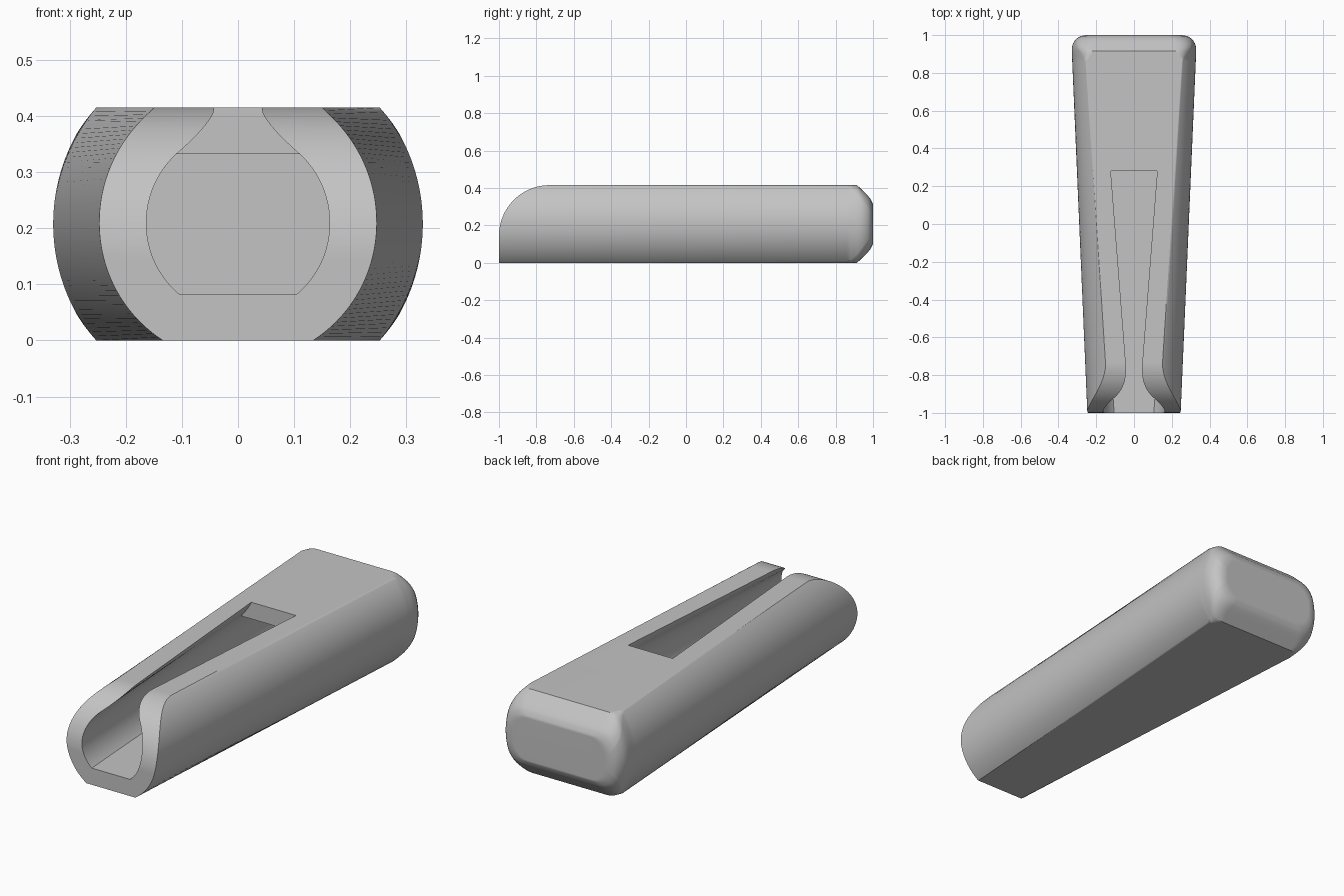
import bpy, bmesh, math

cube = bpy.data.objects.get("Cube")
if cube:
    bpy.data.objects.remove(cube, do_unlink=True)

MID = 0.2075      # half height of the body
WALL = 0.083      # shell thickness
SLOT_END = 0.28


def spread(a, b, n):
    return [a + (b - a) * i / n for i in range(n + 1)]


def cone_radius(y):
    return 0.247 + 0.043 * (y + 1)


def interp(y, pts):
    """Piecewise linear lookup."""
    for (a, va), (b, vb) in zip(pts, pts[1:]):
        if y <= b:
            return va + (vb - va) * max(0, (y - a) / (b - a))
    return pts[-1][1]


def section(r, h, c=0.0, n=24, soft=6):
    """Circle with flattened top and bottom; c rounds the corners."""
    lim = math.asin(h / r)
    stop = lim - c / r
    cx = r * math.cos(lim)
    start = (r * math.cos(stop), r * math.sin(stop))
    quarter = [(r * math.cos(a), r * math.sin(a)) for a in spread(0, stop, n)]
    for t in spread(0, 1, soft)[1:]:
        u = 1 - t
        quarter.append((u * u * start[0] + 2 * u * t * cx + t * t * (cx - c),
                        u * u * start[1] + 2 * u * t * h + t * t * h))
    right = [(x, -z) for x, z in reversed(quarter[1:])] + quarter
    return right + [(-x, z) for x, z in reversed(right)]


def loft(name, rows):
    """Skin a list of (y, [(x, z), ...]) sections and cap both ends."""
    bm = bmesh.new()
    rings = [[bm.verts.new((x, y, z)) for x, z in pts] for y, pts in rows]
    n = len(rings[0])
    for a, b in zip(rings, rings[1:]):
        for i in range(n):
            j = (i + 1) % n
            bm.faces.new((a[i], a[j], b[j], b[i]))
    bm.faces.new(rings[0])
    bm.faces.new(rings[-1])
    bmesh.ops.remove_doubles(bm, verts=bm.verts, dist=0.0001)
    bmesh.ops.recalc_face_normals(bm, faces=bm.faces)
    mesh = bpy.data.meshes.new(name)
    bm.to_mesh(mesh)
    bm.free()
    obj = bpy.data.objects.new(name, mesh)
    bpy.context.collection.objects.link(obj)
    return obj


def lifted(pts):
    return [(x, z + MID) for x, z in pts]


def cut(target, cutter):
    mod = target.modifiers.new("cut", 'BOOLEAN')
    mod.operation = 'DIFFERENCE'
    mod.solver = 'EXACT'
    mod.object = cutter
    bpy.ops.object.modifier_apply(modifier=mod.name)
    bpy.data.objects.remove(cutter, do_unlink=True)


# Body: tapered round bar with flat top and bottom and a softened back end
def body_row(y):
    back = max(0, (y - 0.92) / 0.08)
    r = cone_radius(y) - 0.08 * (1 - math.sqrt(max(0, 1 - back * back)))
    h = interp(y, [(0.915, MID), (0.972, 0.152), (0.988, 0.132), (1, 0.105)])
    c = interp(y, [(0.86, 0), (0.915, 0.05), (1, 0.07)])
    return y, lifted(section(r, h, c))


body_ys = [-1, 0.86, 0.88, 0.9, 0.915, 0.935, 0.955, 0.972, 0.981, 0.988, 0.995, 1]
body = loft("holder_body", [body_row(y) for y in body_ys])
bpy.context.view_layer.objects.active = body
body.select_set(True)

# Inner cavity, open at the front
cavity = loft("cavity_cutter", [
    (y, lifted(section(cone_radius(y) - WALL - 0.001, MID - WALL)))
    for y in spread(-1.1, 0.91, 16)])
cut(body, cavity)


# Tapered slot through the top, narrowing upward from the cavity
def slot_row(y):
    r, h = cone_radius(y) - WALL - 0.001, MID - WALL
    base = math.sqrt(r * r - h * h) * 0.999
    top = 0.045 + 0.078 * (y + 0.72)
    side = [(base * 0.9, MID + h - 0.04)]
    for t in spread(0, 1, 8):
        side.append((top + (base - top) * (1 - t) ** 1.25, MID + h + WALL * t))
    side.append((top, 0.5))
    return y, side + [(-x, z) for x, z in reversed(side)]


cut(body, loft("slot_cutter", [slot_row(y) for y in spread(-1.1, SLOT_END, 12)]))

# Rounded front nose
ARC = 0.27
nose = [(-1 + ARC - ARC * math.cos(a), 0.415 - ARC + ARC * math.sin(a))
        for a in spread(0, math.pi / 2, 32)]
nose += [(-1 + ARC, 0.6), (-1.2, 0.6), (-1.2, nose[0][1])]
nose_cutter = loft("nose_cutter", [(-0.5, nose), (0.5, nose)])
for v in nose_cutter.data.vertices:      # turn the extrusion sideways
    v.co = (v.co.y, v.co.x, v.co.z)
nose_cutter.data.flip_normals()
cut(body, nose_cutter)

# Material and shading
grey = bpy.data.materials.new("plain_grey")
grey.use_nodes = True
colour = (0.55, 0.55, 0.55, 1)
grey.diffuse_color = colour
grey.node_tree.nodes["Principled BSDF"].inputs["Base Color"].default_value = colour
body.data.materials.clear()
body.data.materials.append(grey)
for poly in body.data.polygons:
    poly.material_index = 0
bpy.ops.object.shade_smooth_by_angle(angle=math.radians(28))
soft = body.modifiers.new("weighted_normals", 'WEIGHTED_NORMAL')
soft.keep_sharp = True
